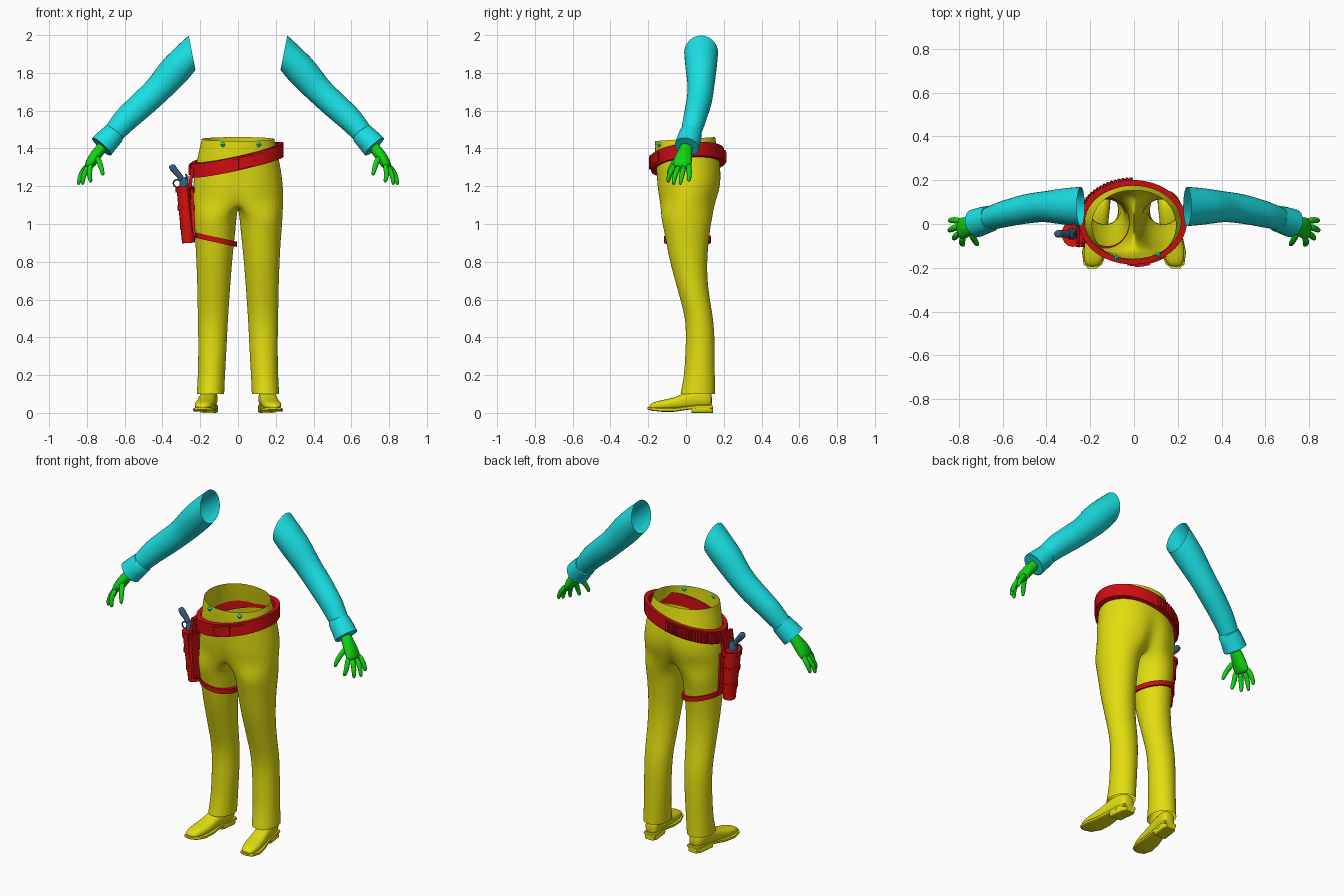
import bpy, bmesh, math
from mathutils import Vector

if "Cube" in bpy.data.objects:
    bpy.data.objects.remove(bpy.data.objects["Cube"], do_unlink=True)


def material(name, r, g, b):
    m = bpy.data.materials.new(name)
    m.use_nodes = True
    m.diffuse_color = (r, g, b, 1)
    m.node_tree.nodes["Principled BSDF"].inputs["Base Color"].default_value = (r, g, b, 1)
    return m


YELLOW = material("trouser yellow", 0.76, 0.73, 0.005)
CYAN = material("sleeve cyan", 0.01, 0.74, 0.77)
GREEN = material("hand green", 0.005, 0.66, 0.005)
RED = material("belt red", 0.62, 0.004, 0.006)
BRIGHT = material("holster red", 0.74, 0.006, 0.004)
STEEL = material("gun blue", 0.045, 0.11, 0.2)


def build(name, verts, faces, mat, mirror=False, subsurf=0):
    me = bpy.data.meshes.new(name)
    me.from_pydata([tuple(v) for v in verts], [], faces)
    bm = bmesh.new()
    bm.from_mesh(me)
    bmesh.ops.recalc_face_normals(bm, faces=bm.faces)
    bm.to_mesh(me)
    bm.free()
    me.materials.append(mat)
    me.shade_smooth()
    if not subsurf:
        me.set_sharp_from_angle(angle=math.radians(40))
    ob = bpy.data.objects.new(name, me)
    bpy.context.collection.objects.link(ob)
    if mirror:
        ob.modifiers.new("mirror", "MIRROR")
    if subsurf:
        s = ob.modifiers.new("smooth", "SUBSURF")
        s.levels = s.render_levels = subsurf
    return ob


def strip(start_a, start_b, n, closed=True):
    last = n if closed else n - 1
    return [(start_a + i, start_a + (i + 1) % n, start_b + (i + 1) % n, start_b + i)
            for i in range(last)]


def loft(name, rings, mat, caps=(True, True), **kw):
    n = len(rings[0])
    faces = [f for k in range(len(rings) - 1) for f in strip(k * n, k * n + n, n)]
    if caps[0]:
        faces.append(tuple(range(n)))
    if caps[1]:
        faces.append(tuple(range((len(rings) - 1) * n, len(rings) * n)))
    return build(name, [v for r in rings for v in r], faces, mat, **kw)


def tube(name, path, radii, mat, segs=16, start=None, **kw):
    """Elliptical tube; each radius is (along y, across)."""
    pts = [Vector(p) for p in path]
    rings = []
    for i, p in enumerate(pts):
        t = (pts[min(i + 1, len(pts) - 1)] - pts[max(i - 1, 0)]).normalized()
        if i == 0 and start:
            t = Vector(start).normalized()
        u = Vector((0, 1, 0))
        u = (u - t * u.dot(t)).normalized()
        v = t.cross(u)
        a, b = radii[i]
        rings.append([p + u * a * math.cos(k * math.tau / segs) + v * b * math.sin(k * math.tau / segs)
                      for k in range(segs)])
    return loft(name, rings, mat, **kw)


def band(name, cx, cy, rx, ry, thick, height, zfunc, mat, a0=0, a1=360, segs=48):
    """Strap of rectangular section following an ellipse."""
    full = a1 - a0 == 360
    rings = []
    for i in range(segs + 1):
        a = math.radians(a0 + (a1 - a0) * i / segs)
        ring = []
        for off, dz in ((0, -1), (0, 1), (-thick, 1), (-thick, -1)):
            x, y = cx + (rx + off) * math.cos(a), cy + (ry + off) * math.sin(a)
            ring.append((x, y, zfunc(x, y) + dz * height / 2))
        rings.append(ring)
    return loft(name, rings, mat, caps=(not full, not full))


def box(name, loc, size, rot, mat):
    bpy.ops.mesh.primitive_cube_add(size=1, location=loc, rotation=rot)
    ob = bpy.context.object
    ob.name, ob.scale = name, size
    ob.data.materials.append(mat)
    bv = ob.modifiers.new("bevel", "BEVEL")
    bv.width = 0.004
    return ob


# Trousers: open shell, half built then mirrored
N, M = 17, 5
verts, faces = [], []
torso = [(1.45, .193, -.165, .155, 0), (1.40, .204, -.165, .165, 0), (1.33, .22, -.162, .18, 0),
         (1.25, .234, -.158, .192, .01), (1.18, .24, -.155, .186, .025), (1.12, .24, -.145, .165, .035)]
for z, rx, yf, yb, cleft in torso:
    cy, ry = (yf + yb) / 2, (yb - yf) / 2
    for i in range(N):
        a = math.pi * (i / (N - 1) - 0.5)
        x, y = rx * max(0, math.cos(a)) ** 0.92, cy + ry * math.sin(a)
        y -= cleft * math.exp(-(x / .035) ** 2) * math.copysign(1, a) * (1 if a > 0 else .4)
        verts.append((x if 0 < i < N - 1 else 0, y, z + (.065 * y if z == 1.45 else 0)))
for k in range(len(torso) - 1):
    faces += strip(k * N, k * N + N, N, closed=False)
base = (len(torso) - 1) * N
front, back = verts[base], verts[-1]
for i in range(M):
    t = (i + 1) / (M + 1)
    verts.append((0, back[1] + t * (front[1] - back[1]), 1.12 - .03 * math.sin(math.pi * t)))
legs = [(1.04, .006, .237, -.135, .142), (.97, .012, .232, -.118, .128), (.9, .02, .226, -.105, .12),
        (.8, .03, .221, -.086, .112), (.7, .038, .217, -.058, .114), (.6, .045, .215, -.03, .126),
        (.5, .052, .213, -.004, .145), (.4, .057, .211, 0, .152), (.3, .062, .211, -.005, .153),
        (.2, .068, .213, -.01, .153), (.13, .071, .217, -.024, .154), (.1, .072, .219, -.03, .154)]
angles = [-125 + 250 * i / (N - 1) for i in range(N)] + [125 + 110 * (i + 1) / (M + 1) for i in range(M)]
for z, xi, xo, yf, yb in legs:
    faces += strip(base, base + N + M, N + M)
    base += N + M
    for a in map(math.radians, angles):
        verts.append(((xi + xo) / 2 + (xo - xi) / 2 * math.cos(a),
                      (yf + yb) / 2 + (yb - yf) / 2 * math.sin(a), z))
build("trousers", verts, faces, YELLOW, mirror=True, subsurf=2)


# Shoes: sections along y, turned slightly outward
def shoe_part(name, stations, power, subsurf):
    rings = []
    for y, w, zb, zt in stations:
        cx = .19 - .045 * (y + .2) / .34
        ring = []
        for k in range(20):
            c, s = math.cos(k * math.tau / 20), math.sin(k * math.tau / 20)
            ring.append((cx + w * math.copysign(abs(c) ** power, c), y,
                         (zb + zt) / 2 + (zt - zb) / 2 * math.copysign(abs(s) ** power, s)))
        rings.append(ring)
    loft(name, rings, YELLOW, mirror=True, subsurf=subsurf)


shoe_part("shoe_upper", [(-.195, .022, .02, .04), (-.18, .038, .015, .055), (-.13, .052, .015, .068),
                         (-.06, .05, .015, .08), (0, .045, .02, .11), (.07, .045, .025, .13),
                         (.125, .042, .025, .12), (.138, .025, .03, .1)], .8, 1)
shoe_part("shoe_sole", [(-.203, .018, .018, .032), (-.185, .042, .012, .03), (-.13, .057, .006, .026),
                        (-.06, .052, .006, .026), (0, .044, .015, .035), (.06, .042, .022, .042),
                        (.14, .04, .022, .042)], .4, 0)
shoe_part("shoe_heel", [(.03, .042, 0, .03), (.12, .042, 0, .03), (.142, .03, 0, .03)], .4, 0)

# Sleeves and cuffs
tube("sleeve", [(.243, .08, 1.907), (.33, .08, 1.82), (.385, .08, 1.755), (.435, .078, 1.70), (.50, .068, 1.64),
                (.55, .056, 1.595), (.60, .044, 1.55), (.65, .028, 1.49), (.69, .015, 1.445)],
     [(.092, .095), (.085, .088), (.074, .08), (.07, .073), (.069, .073), (.064, .07), (.062, .068),
      (.055, .058), (.05, .05)],
     CYAN, start=(1, 0, -.2), caps=(False, False), mirror=True, subsurf=1)
tube("cuff", [(.652, .027, 1.485), (.656, .025, 1.48), (.69, .015, 1.445), (.722, .004, 1.41),
              (.724, .004, 1.408), (.715, .006, 1.417)],
     [(.05, .05), (.06, .06), (.064, .064), (.066, .068), (.06, .062), (.035, .035)],
     CYAN, caps=(False, True), mirror=True)

# Hands
tube("palm", [(.70, .008, 1.43), (.738, -.004, 1.385), (.765, -.014, 1.347), (.788, -.022, 1.31), (.797, -.025, 1.295)],
     [(.032, .03), (.036, .03), (.049, .032), (.052, .026), (.044, .018)], GREEN, mirror=True, subsurf=1)
fingers = {
    "thumb": [(.752, -.03, 1.365), (.73, -.07, 1.32), (.72, -.088, 1.285), (.714, -.096, 1.255)],
    "index_finger": [(.778, -.058, 1.32), (.788, -.082, 1.275), (.785, -.092, 1.245), (.777, -.096, 1.218)],
    "middle_finger": [(.79, -.036, 1.31), (.815, -.056, 1.265), (.822, -.064, 1.237), (.822, -.066, 1.205)],
    "ring_finger": [(.795, -.01, 1.31), (.83, -.021, 1.265), (.84, -.027, 1.237), (.845, -.03, 1.205)],
    "little_finger": [(.79, .014, 1.32), (.825, .018, 1.275), (.837, .017, 1.25), (.843, .015, 1.222)],
}
for name, path in fingers.items():
    tube(name, path, [(.016, .016), (.015, .015), (.013, .013), (.009, .009)], GREEN, segs=10, mirror=True, subsurf=1)


# Gun belt slung low on the right, with buckle layer and cartridges
def belt_z(x, y):
    return 1.34 + .22 * x + .11 * y


BX, BY = -.005, .008
band("gun_belt", BX, BY, .246, .193, .026, .074, belt_z, RED)
band("belt_overlap", BX, BY, .252, .199, .01, .05, belt_z, RED, -96, -52, 14)
band("buckle", BX, BY, .258, .205, .01, .062, belt_z, RED, -88, -72, 6)
for i in range(20):
    a = math.radians(92 + 4.2 * i)
    x, y = BX + .25 * math.cos(a), BY + .197 * math.sin(a)
    z = belt_z(x, y)
    tube("cartridge", [(x, y, z - .03), (x, y, z + .02), (x, y, z + .032)],
         [(.009, .009), (.009, .009), (.005, .005)], RED, segs=8)

# Thigh strap
band("thigh_strap", -.122, .008, .116, .125, .016, .028, lambda x, y: .918 - .22 * (x + .122), RED)

# Holster with hanger, backing plate and loops
box("holster_hanger", (-.25, -.04, 1.23), (.018, .10, .13), (0, math.radians(8), 0), RED)
box("holster_backing", (-.238, -.04, 1.06), (.014, .13, .25), (0, math.radians(-3), 0), BRIGHT)
top, low = Vector((-.282, -.045, 1.2)), Vector((-.262, -.04, .9))
tube("holster_pouch", [top, top.lerp(low, .3), top.lerp(low, .7), low],
     [(.055, .044), (.052, .042), (.045, .037), (.038, .034)], BRIGHT)
for t in (.06, .38, .72):
    c, r = top.lerp(low, t), 1 - .27 * t
    tube("holster_loop", [c + Vector((0, 0, .014)), c - Vector((0, 0, .014))],
         [(.061 * r, .05 * r)] * 2, RED)
tube("holster_tie", [(-.262, -.098, 1.19), (-.25, -.1, 1.08), (-.235, -.09, .96), (-.222, -.08, .93)],
     [(.007, .007)] * 4, RED, segs=8)

# Revolver in the holster
tube("gun_frame", [(-.282, -.045, 1.17), (-.286, -.045, 1.225), (-.292, -.045, 1.245)],
     [(.028, .026), (.026, .024), (.014, .016)], STEEL)
tube("gun_grip", [(-.288, -.045, 1.21), (-.302, -.045, 1.245), (-.32, -.045, 1.268), (-.338, -.045, 1.285),
                  (-.35, -.045, 1.305), (-.353, -.045, 1.314)],
     [(.016, .016), (.016, .016), (.016, .016), (.018, .019), (.018, .019), (.012, .012)], STEEL, subsurf=1)
tube("gun_hammer", [(-.272, -.045, 1.225), (-.268, -.045, 1.25), (-.278, -.045, 1.265)],
     [(.007, .009), (.006, .007), (.004, .004)], STEEL, segs=8)
bpy.ops.mesh.primitive_torus_add(location=(-.322, -.045, 1.215), rotation=(math.pi / 2, 0, 0),
                                 major_radius=.02, minor_radius=.004, major_segments=20, minor_segments=8)
bpy.context.object.name = "trigger_guard"
bpy.context.object.data.materials.append(STEEL)

# Waistband buttons
for x in (-.08, .11):
    y = -.004 - .164 * math.sqrt(1 - (x / .2) ** 2)
    tube("waist_button", [(x, y, 1.408), (x, y, 1.413), (x, y, 1.42), (x, y, 1.427), (x, y, 1.432)],
         [(.003, .003), (.009, .009), (.012, .012), (.009, .009), (.003, .003)], CYAN, segs=12)
